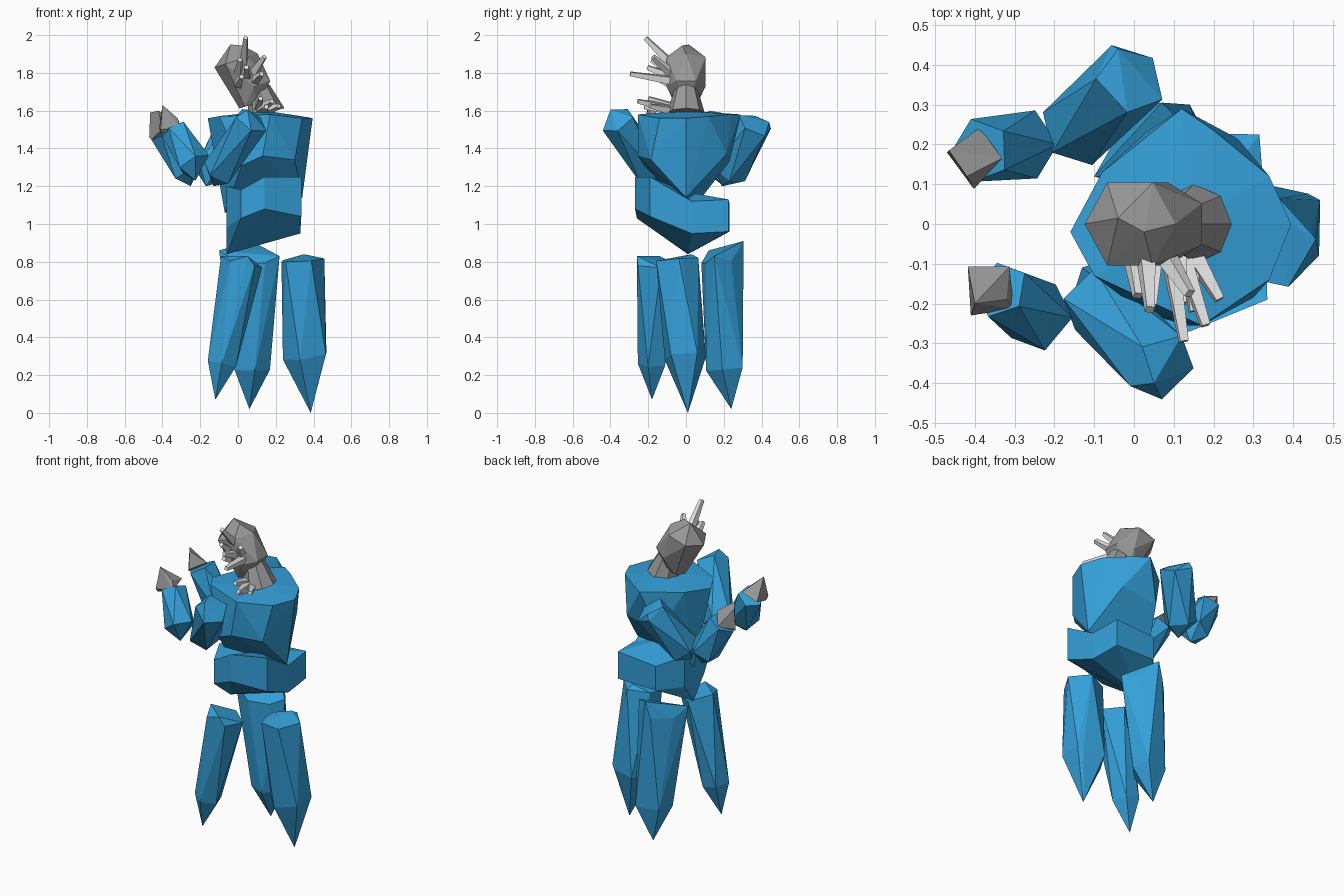
import bpy, bmesh, math
from mathutils import Vector


def material(name, rgb):
    m = bpy.data.materials.new(name)
    m.diffuse_color = (*rgb, 1)
    return m


BLUE = material("crystal blue", (0.035, 0.355, 0.70))
GREY = material("stone grey", (0.32, 0.32, 0.32))
PALE = material("pale grey", (0.8, 0.8, 0.8))


def finish(name, bm, mat):
    bmesh.ops.recalc_face_normals(bm, faces=bm.faces)
    me = bpy.data.meshes.new(name)
    bm.to_mesh(me)
    bm.free()
    me.materials.append(mat)
    ob = bpy.data.objects.new(name, me)
    bpy.context.collection.objects.link(ob)
    return ob


def hull(name, points, mat):
    """Faceted rock: convex hull of a few corner points."""
    bm = bmesh.new()
    for p in points:
        bm.verts.new(p)
    res = bmesh.ops.convex_hull(bm, input=bm.verts)
    junk = {g for g in res["geom_interior"] + res["geom_unused"]
            if isinstance(g, bmesh.types.BMVert)}
    bmesh.ops.delete(bm, geom=list(junk), context='VERTS')
    bmesh.ops.dissolve_limit(bm, angle_limit=0.02, verts=bm.verts, edges=bm.edges)
    return finish(name, bm, mat)


def crystal(name, rings, mat, sides=5, rot=0.0, twist=0.5, extra=()):
    """Crystal along an axis: rings of (x, y, z, radius), each turned by twist,
    plus extra corner points."""
    axis = (Vector(rings[-1][:3]) - Vector(rings[0][:3])).normalized()
    ref = Vector((1, 0, 0)) if abs(axis.y) > 0.8 else Vector((0, 1, 0))
    u = ref.cross(axis).normalized()
    v = axis.cross(u)
    pts = [Vector(p) for p in extra]
    for k, (x, y, z, r) in enumerate(rings):
        for i in range(sides if r else 1):
            a = rot + math.tau * (i + k * twist) / sides
            pts.append(Vector((x, y, z)) + r * (math.cos(a) * u + math.sin(a) * v))
    return hull(name, pts, mat)


# Three pointed leg crystals
crystal("leg_front", [(-0.12, -0.18, 0.07, 0), (-0.085, -0.175, 0.26, 0.08),
                      (0.025, -0.165, 0.79, 0.11)], BLUE, 5, 0.3,
        extra=[(-0.09, -0.14, 0.83), (0.05, -0.26, 0.83)])
crystal("leg_back", [(0.06, 0.24, 0.02, 0), (0.07, 0.205, 0.23, 0.1),
                     (0.06, 0.185, 0.8, 0.115)], BLUE, 5, 0.5,
        extra=[(-0.1, 0.12, 0.86), (0.22, 0.15, 0.83), (0.07, 0.305, 0.91),
               (0.14, 0.3, 0.24)])
crystal("leg_side", [(0.385, 0.01, 0, 0), (0.352, 0, 0.29, 0.115),
                     (0.34, -0.05, 0.81, 0.118)], BLUE, 5, 0.1,
        extra=[(0.35, 0.03, 0.84), (0.465, -0.08, 0.31), (0.468, 0.06, 0.32),
               (0.445, -0.02, 0.81), (0.23, -0.05, 0.8)])

# Waist: uneven band with a pointed underside, columns of (x, y, low z, high z)
columns = [(0.335, -0.19, 1.04, 1.25), (0.14, -0.27, 1.08, 1.25),
           (0.015, -0.26, 1.03, 1.18), (-0.06, -0.1, 0.98, 1.2),
           (-0.06, 0.1, 0.96, 1.15), (0.05, 0.23, 0.96, 1.11),
           (0.315, 0.225, 0.96, 1.13), (0.33, 0.03, 0.95, 1.12)]
bm = bmesh.new()
low = [bm.verts.new((x, y, a)) for x, y, a, b in columns]
high = [bm.verts.new((x, y, b)) for x, y, a, b in columns]
tip, lid = bm.verts.new((-0.06, 0.01, 0.84)), bm.verts.new((0.15, 0, 1.17))
for i in range(len(columns)):
    j = (i + 1) % len(columns)
    bm.faces.new((low[i], low[j], high[j], high[i]))
    bm.faces.new((low[j], low[i], tip))
    bm.faces.new((high[i], high[j], lid))
finish("waist", bm, BLUE)

# Torso: broad shoulders tapering to two low corners
shoulders = [(-0.16, -0.02, 1.56), (-0.08, 0.13, 1.57), (0.12, 0.29, 1.58),
             (0.2, 0.235, 1.58), (0.34, 0.12, 1.57), (0.395, 0, 1.56),
             (0.34, -0.14, 1.56), (0.17, -0.255, 1.58), (-0.1, -0.13, 1.57),
             (0.14, 0, 1.6)]
ribs = [(0.3, -0.185, 1.34), (0.13, -0.255, 1.36), (0.02, -0.22, 1.31),
        (-0.12, 0, 1.4), (0.03, 0.23, 1.33), (0.26, 0.215, 1.37)]
hull("torso", shoulders + ribs + [(0.34, 0, 1.14), (-0.07, 0.02, 1.06)], BLUE)

# Arms reaching to the left, with blocky pointed hands
crystal("front_upper_arm", [(-0.1, -0.19, 1.275, 0.092), (0.07, -0.36, 1.545, 0.095)],
        BLUE, rot=0.6, extra=[(-0.13, -0.15, 1.2), (0.05, -0.4, 1.605)])
crystal("back_upper_arm", [(-0.15, 0.23, 1.275, 0.095), (-0.01, 0.365, 1.525, 0.098)],
        BLUE, extra=[(-0.17, 0.19, 1.2), (-0.04, 0.44, 1.54)])
crystal("front_forearm", [(-0.235, -0.235, 1.32, 0.092), (-0.335, -0.165, 1.5, 0.075)],
        BLUE, extra=[(-0.225, -0.25, 1.23)])
crystal("back_forearm", [(-0.27, 0.2, 1.28, 0.09), (-0.385, 0.185, 1.485, 0.083)],
        BLUE, extra=[(-0.25, 0.2, 1.2)])
crystal("front_hand", [(-0.36, -0.16, 1.51, 0.078), (-0.4, -0.2, 1.63, 0)],
        GREY, 4, math.pi / 4, extra=[(-0.41, -0.23, 1.5), (-0.32, -0.19, 1.56)])
crystal("back_hand", [(-0.395, 0.165, 1.49, 0.078), (-0.465, 0.185, 1.59, 0)],
        GREY, 4, extra=[(-0.42, 0.12, 1.6), (-0.47, 0.18, 1.46)])

# Neck and tilted head
crystal("neck", [(0.15, 0, 1.585, 0.1), (0.11, 0, 1.72, 0.06)], GREY, 8, 0, 0)
crystal("head", [(0.065, 0, 1.63, 0.06), (0.085, 0, 1.73, 0.104),
                 (-0.01, 0, 1.865, 0.12)], GREY, 6, 0, 0.5,
        extra=[(-0.04, 0.015, 1.95), (0.025, -0.02, 1.945)])

# Spikes on the face and below the chin: (base, tip)
spikes = [((0.03, -0.08, 1.85), (0.04, -0.215, 1.985)),
          ((0.0, -0.09, 1.8), (0.01, -0.18, 1.87)),
          ((0.08, -0.08, 1.8), (0.14, -0.175, 1.885)),
          ((0.09, -0.08, 1.76), (0.125, -0.295, 1.795)),
          ((0.05, -0.08, 1.78), (0.045, -0.205, 1.83)),
          ((0.0, -0.08, 1.74), (0.02, -0.17, 1.78)),
          ((0.11, -0.07, 1.62), (0.12, -0.2, 1.665)),
          ((0.12, -0.08, 1.61), (0.18, -0.255, 1.65)),
          ((0.15, -0.08, 1.6), (0.215, -0.19, 1.625)),
          ((0.14, -0.08, 1.6), (0.15, -0.22, 1.62))]
for i, (a, b) in enumerate(spikes):
    crystal(f"spike_{i + 1}", [(*a, 0.028), (*b, 0.015)], PALE, 4, 0.6, 0)
